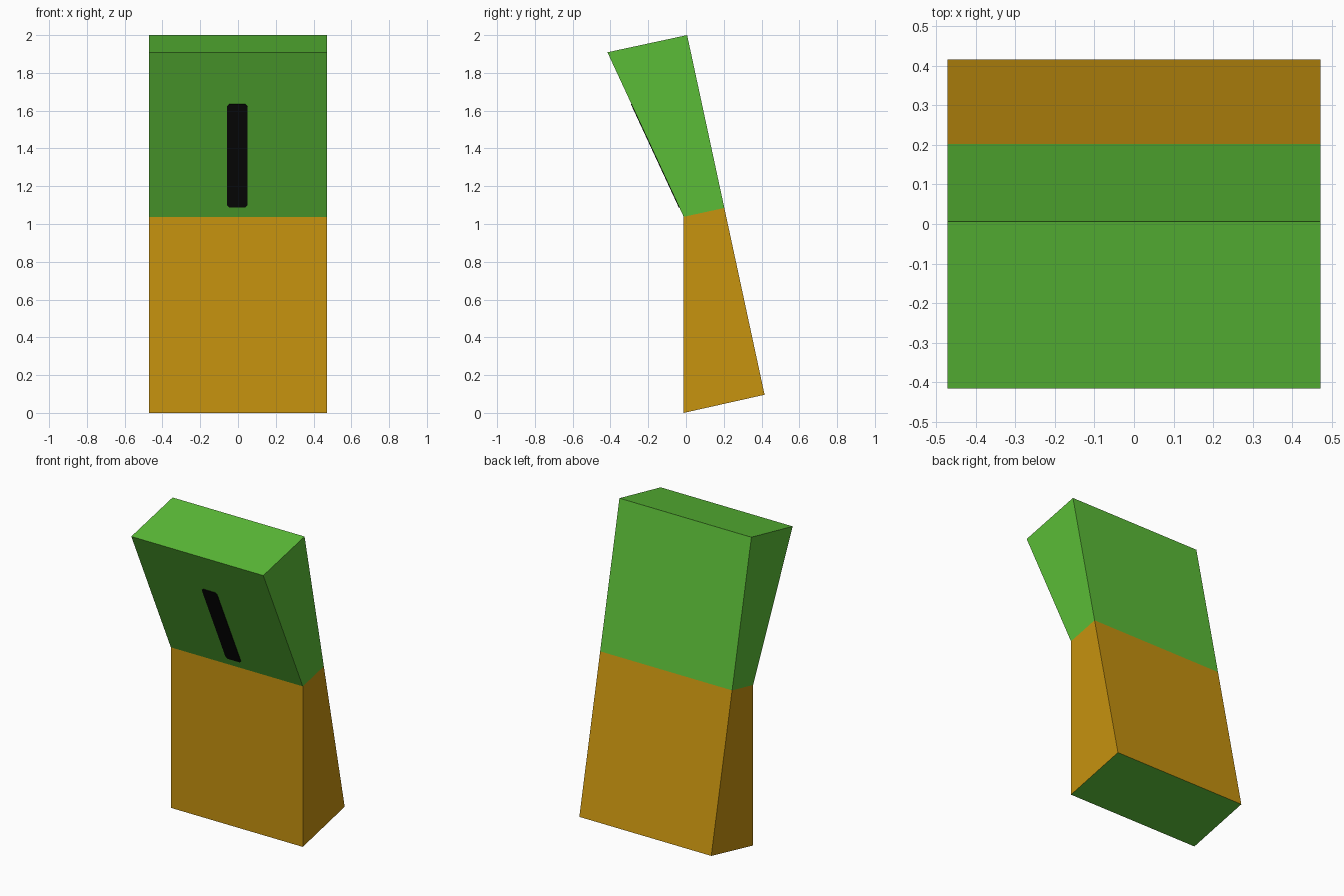
import bpy, bmesh
from mathutils import Vector

if "Cube" in bpy.data.objects:
    bpy.data.objects.remove(bpy.data.objects["Cube"])


def material(name, srgb):
    m = bpy.data.materials.new(name)
    lin = [((c / 255 + 0.055) / 1.055) ** 2.4 if c > 10 else c / 255 / 12.92 for c in srgb]
    m.diffuse_color = (*lin, 1)
    m.use_nodes = True
    m.node_tree.nodes["Principled BSDF"].inputs["Base Color"].default_value = m.diffuse_color
    return m


green = material("leaf green", (91, 188, 55))
gold = material("dark gold", (199, 147, 15))
black = material("black", (10, 10, 10))

HALF_WIDTH = 0.472
# Side outline as (y, z) rows: front edge and back edge at bottom, seam and top
rows = [((-0.012, 0.0), (0.416, 0.096)),
        ((-0.012, 1.038), (0.203, 1.085)),
        ((-0.416, 1.909), (0.006, 2.0))]


def make_object(name, bm, mats):
    bmesh.ops.recalc_face_normals(bm, faces=bm.faces)
    bm.normal_update()
    mesh = bpy.data.meshes.new(name)
    for m in mats:
        mesh.materials.append(m)
    ob = bpy.data.objects.new(name, mesh)
    bpy.context.collection.objects.link(ob)
    return ob, mesh


# Bent slab: three rings of four corners joined by quads
bm = bmesh.new()
rings = []
for (fy, fz), (by, bz) in rows:
    corners = [(-HALF_WIDTH, fy, fz), (HALF_WIDTH, fy, fz),
               (HALF_WIDTH, by, bz), (-HALF_WIDTH, by, bz)]
    rings.append([bm.verts.new(c) for c in corners])
for low, high in zip(rings, rings[1:]):
    for i in range(4):
        j = (i + 1) % 4
        bm.faces.new((low[i], low[j], high[j], high[i]))
bm.faces.new(rings[0][::-1])
bm.faces.new(rings[-1])
ob, mesh = make_object("bent_slab", bm, [green, gold])
# Gold lower walls; upper half and underside are green
for f in bm.faces:
    lower = f.calc_center_median().z < 1.05
    f.material_index = 1 if lower and f.normal.z > -0.7 else 0
bm.to_mesh(mesh)
bm.free()

# Slot mark: thin plate with clipped corners on the leaning front face
base = Vector((0, *rows[1][0]))
up = Vector((0, *rows[2][0])) - base
out = Vector((0, -up.z, up.y)).normalized()
x0, x1, z0, z1, c = -0.059, 0.050, 1.088, 1.635, 0.012
outline = [(x0 + c, z0), (x1 - c, z0), (x1, z0 + c), (x1, z1 - c),
           (x1 - c, z1), (x0 + c, z1), (x0, z1 - c), (x0, z0 + c)]
bm = bmesh.new()
verts = []
for x, z in outline:
    p = base + up * ((z - base.z) / up.z) - out * 0.002
    verts.append(bm.verts.new((x, p.y, p.z)))
face = bm.faces.new(verts)
ext = bmesh.ops.extrude_face_region(bm, geom=[face], use_keep_orig=True)
bmesh.ops.translate(bm, vec=out * 0.005,
                    verts=[v for v in ext["geom"] if isinstance(v, bmesh.types.BMVert)])
ob, mesh = make_object("slot_mark", bm, [black])
bm.to_mesh(mesh)
bm.free()
